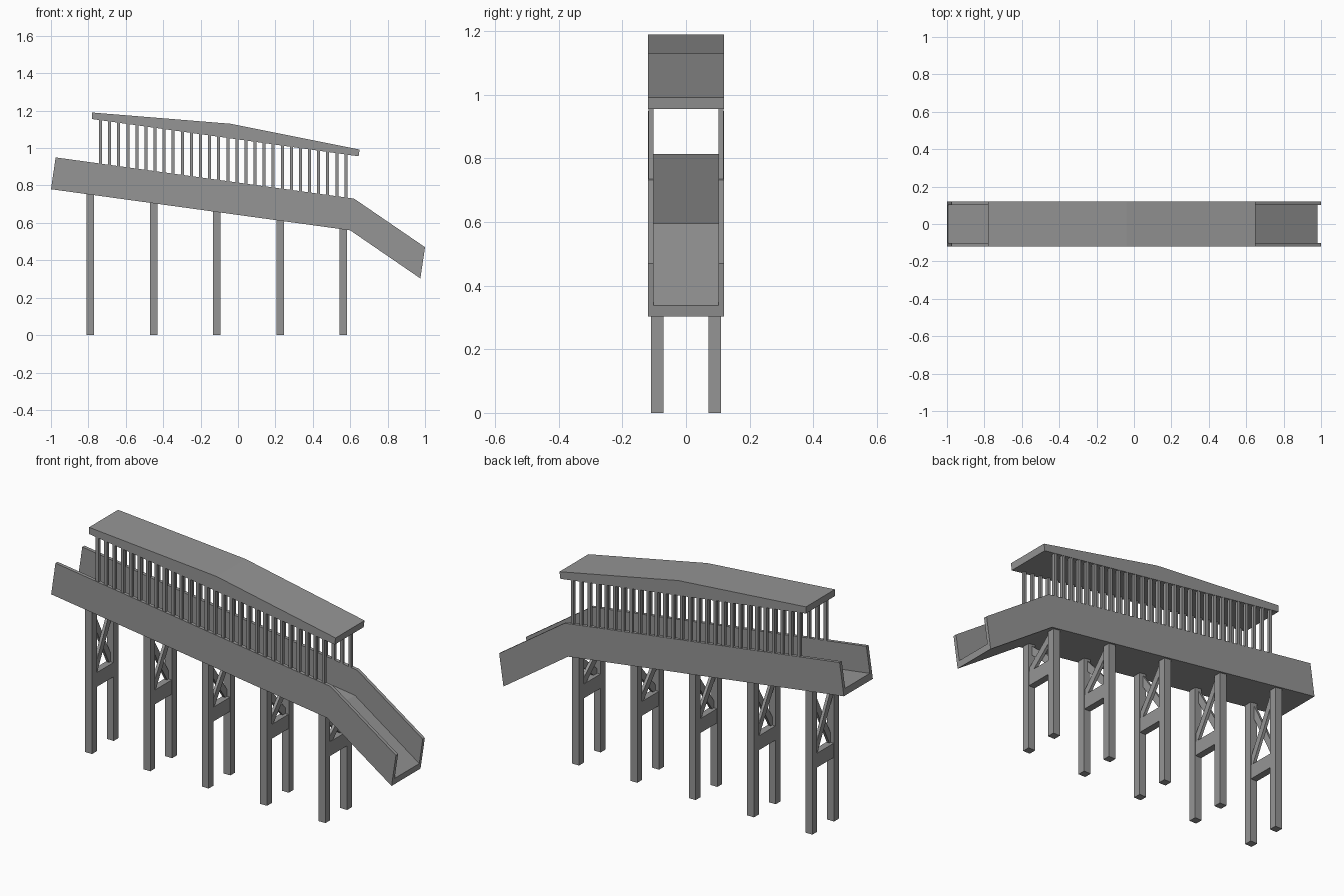
import bpy, bmesh, math
from mathutils import Vector

cube = bpy.data.objects.get("Cube")
if cube:
    bpy.data.objects.remove(cube)

# Single plain grey material
GREY = (0.3, 0.3, 0.3, 1.0)
grey = bpy.data.materials.new("plain grey")
grey.use_nodes = True
grey.diffuse_color = GREY
grey.node_tree.nodes["Principled BSDF"].inputs["Base Color"].default_value = GREY


def finish(name, bm):
    bmesh.ops.recalc_face_normals(bm, faces=bm.faces)
    mesh = bpy.data.meshes.new(name)
    bm.to_mesh(mesh)
    bm.free()
    mesh.materials.append(grey)
    obj = bpy.data.objects.new(name, mesh)
    bpy.context.collection.objects.link(obj)
    return obj


def extrude(name, points, axis, low, high):
    """Prism from a side profile: (x, z) along y, or (y, z) along x."""
    bm = bmesh.new()
    if axis == "y":
        verts = [bm.verts.new((a, low, b)) for a, b in points]
        offset = Vector((0, high - low, 0))
    else:
        verts = [bm.verts.new((low, a, b)) for a, b in points]
        offset = Vector((high - low, 0, 0))
    face = bm.faces.new(verts)
    result = bmesh.ops.extrude_face_region(bm, geom=[face], use_keep_orig=True)
    moved = [v for v in result["geom"] if isinstance(v, bmesh.types.BMVert)]
    bmesh.ops.translate(bm, verts=moved, vec=offset)
    return finish(name, bm)


HALF = 0.12       # half of the overall width
WALL = 0.018      # side wall thickness


def deck_bottom(x):
    return 0.78 - 0.1375 * (x + 1)


def wall_top(x):
    return 0.95 - 0.1375 * (x + 0.975)


def roof_bottom(x):
    return 1.155 - 0.14 * (x + 0.78)


# Sloping trough: floor and two side walls
wall_profile = [(-1, 0.78), (-0.975, 0.95), (0.62, 0.73),
                (1, 0.47), (0.975, 0.303), (0.6, 0.56)]
floor_profile = [(-1, 0.78), (-0.995, 0.814), (0.607, 0.595),
                 (0.98, 0.337), (0.975, 0.303), (0.6, 0.56)]
extrude("trough_floor", floor_profile, "y", WALL - HALF, HALF - WALL)
for side, label in ((-1, "right"), (1, "left")):
    a, b = sorted((side * HALF, side * (HALF - WALL)))
    extrude(label + "_trough_wall", wall_profile, "y", a, b)

# Roof with a gentle ridge and a flat underside
extrude("roof", [(-0.78, 1.155), (-0.78, 1.19), (-0.04, 1.13),
                 (0.65, 0.992), (0.645, 0.956)], "y", -HALF, HALF)

# Rows of slender posts carrying the roof
COUNT = 28
for side, label in ((-1, "right"), (1, "left")):
    for i in range(COUNT):
        x = -0.735 + i * 1.312 / (COUNT - 1)
        l, r = x - 0.008, x + 0.008
        a, b = sorted((side * 0.102, side * 0.118))
        extrude(f"{label}_roof_post_{i + 1}",
                [(l, wall_top(l) - 0.01), (r, wall_top(r) - 0.01),
                 (r, roof_bottom(r) + 0.005), (l, roof_bottom(l) + 0.005)],
                "y", a, b)

# Trestle legs with a crossbar and crossed braces
for i in range(5):
    x = -0.79 + i * 0.3385
    l, r = x - 0.02, x + 0.02
    top = deck_bottom(x) + 0.01
    for side, label in ((-1, "right"), (1, "left")):
        a, b = sorted((side * 0.07, side * 0.11))
        extrude(f"{label}_leg_{i + 1}",
                [(l, 0), (r, 0), (r, top), (l, top)], "y", a, b)
        # One diagonal leaning each way, set on opposite faces
        low, high, half = 0.4, top - 0.015, 0.02
        angle = math.atan2(high - low, 0.15)
        rise = half / math.cos(angle)
        rise = min(rise, 0.05)
        extrude(f"{label}_brace_{i + 1}",
                [(side * -0.075, low - 0.02), (side * -0.075, low + rise),
                 (side * 0.075, high), (side * 0.075, high - rise - 0.02)],
                "x", x - 0.015 if side < 0 else x, x if side < 0 else x + 0.015)
    extrude(f"crossbar_{i + 1}", [(-0.08, 0.335), (0.08, 0.335),
                                  (0.08, 0.41), (-0.08, 0.41)],
            "x", x - 0.018, x + 0.018)
